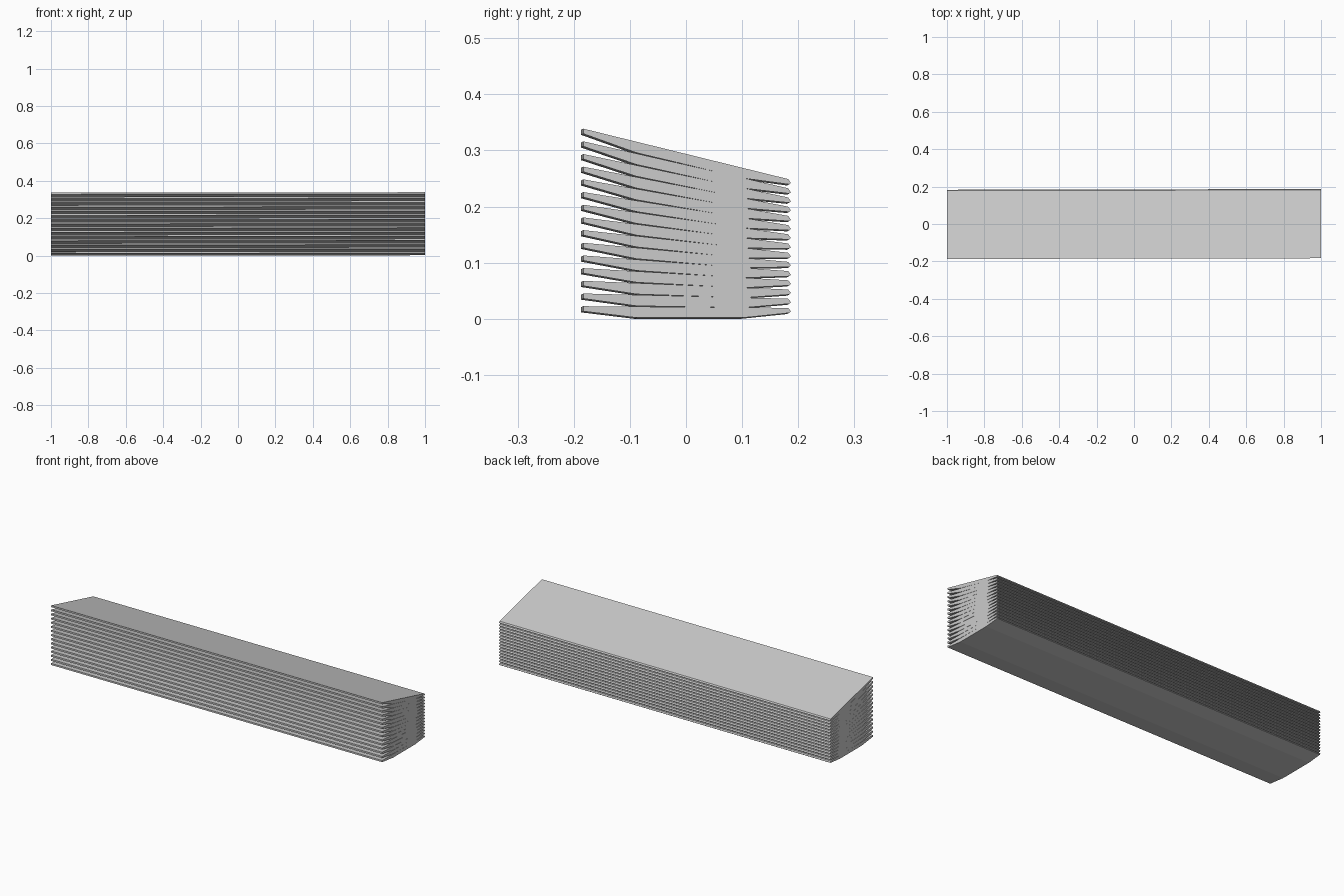
import bpy, bmesh

if "Cube" in bpy.data.objects:
    bpy.data.objects.remove(bpy.data.objects["Cube"])

COUNT = 15
YAW, TILT = 0.002, 0.001   # very slight skew along the length

# Slat cross-section (y, z) at the bottom of the stack: flat top, bevelled underside
PROFILE = [(-0.185, 0.0215), (-0.185, 0.0125), (-0.09, 0.001),
           (0.10, 0.001), (0.182, 0.0095), (0.185, 0.0125), (0.180, 0.0185)]


def make_slat(i):
    # each slat sits higher and leans further than the one below
    def lift(y):
        t = (y + 0.185) / 0.365
        return i * (0.0226 * (1 - t) + 0.0164 * t)

    bm = bmesh.new()
    rings = []
    for x in (-1, 1):
        rings.append([bm.verts.new((x, y + YAW * x, z + lift(y) + TILT * x))
                      for y, z in PROFILE])
    a, b = rings
    n = len(PROFILE)
    bm.faces.new(a)
    bm.faces.new(b[::-1])
    for k in range(n):
        j = (k + 1) % n
        bm.faces.new((a[k], b[k], b[j], a[j]))
    bmesh.ops.recalc_face_normals(bm, faces=bm.faces)
    mesh = bpy.data.meshes.new("slat")
    bm.to_mesh(mesh)
    bm.free()
    obj = bpy.data.objects.new(f"slat_{i + 1:02d}", mesh)
    bpy.context.collection.objects.link(obj)


# Stack of fanned slats
for i in range(COUNT):
    make_slat(i)
